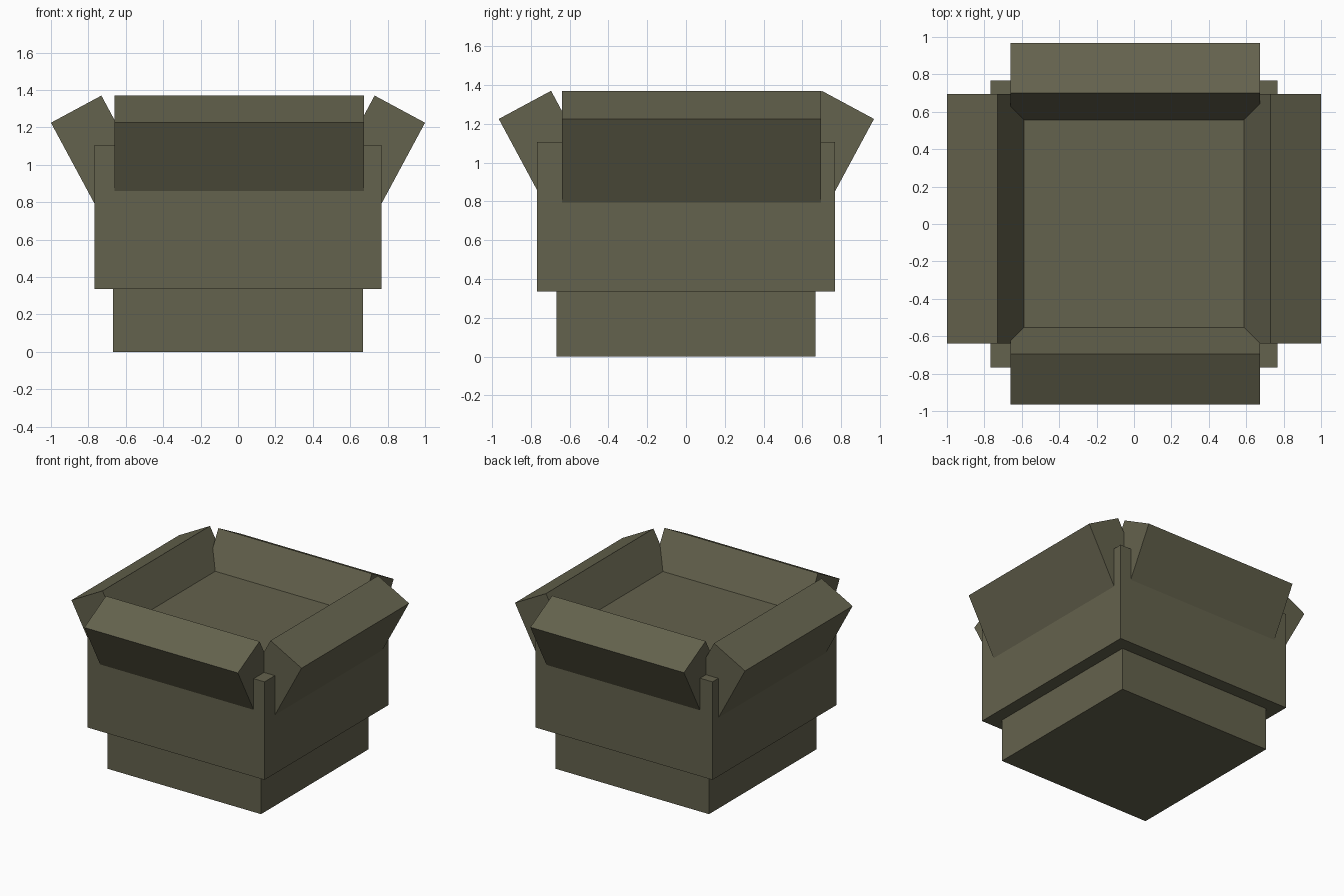
import bpy
from math import radians, sin, cos
from mathutils import Matrix, Vector

default = bpy.data.objects.get("Cube")
if default:
    bpy.data.objects.remove(default, do_unlink=True)

# Single dull olive colour
olive = bpy.data.materials.new("dull_olive")
olive.use_nodes = True
colour = (0.127, 0.122, 0.074, 1)
olive.diffuse_color = colour
bsdf = next(n for n in olive.node_tree.nodes if n.type == "BSDF_PRINCIPLED")
bsdf.inputs["Base Color"].default_value = colour
bsdf.inputs["Roughness"].default_value = 0.9


def box(name, size, matrix):
    """Flat-faced block of the given size, placed by a matrix."""
    bpy.ops.mesh.primitive_cube_add(size=1)
    obj = bpy.context.object
    obj.name = name
    obj.data.transform(matrix @ Matrix.Diagonal((*size, 1)))
    obj.data.materials.append(olive)
    return obj


# Stacked blocks: narrow foot and wide body
FOOT_H, BODY_TOP = 0.335, 1.105
box("foot", (1.335, 1.335, FOOT_H), Matrix.Translation((0, 0, FOOT_H / 2)))
box("body", (1.537, 1.537, BODY_TOP - FOOT_H),
    Matrix.Translation((0, 0, (FOOT_H + BODY_TOP) / 2)))

# Four outward-leaning rim slabs, sunk into the body
TILT = radians(28.3)
THICK, DEPTH, LENGTH, EDGE_Z = 0.306, 0.6, 1.335, 1.225


def rim(name, yaw, reach, shift):
    """Slab whose outer top edge lies at the reach from the centre."""
    outer_edge = Vector((reach, 0, EDGE_Z))
    to_centre = Matrix.Rotation(TILT, 3, "Y") @ Vector((-THICK / 2, 0, -DEPTH / 2))
    matrix = (Matrix.Translation(shift)
              @ Matrix.Rotation(radians(yaw), 4, "Z")
              @ Matrix.Translation(outer_edge + to_centre)
              @ Matrix.Rotation(TILT, 4, "Y"))
    box(name, (THICK, LENGTH, DEPTH), matrix)


side_shift, end_shift = (0, 0.028, 0), (0.007, 0.002, 0)
rim("left_rim", 0, 1.0, side_shift)
rim("back_rim", 90, 0.967, end_shift)
rim("right_rim", 180, 1.0, side_shift)
rim("front_rim", 270, 0.967, end_shift)
